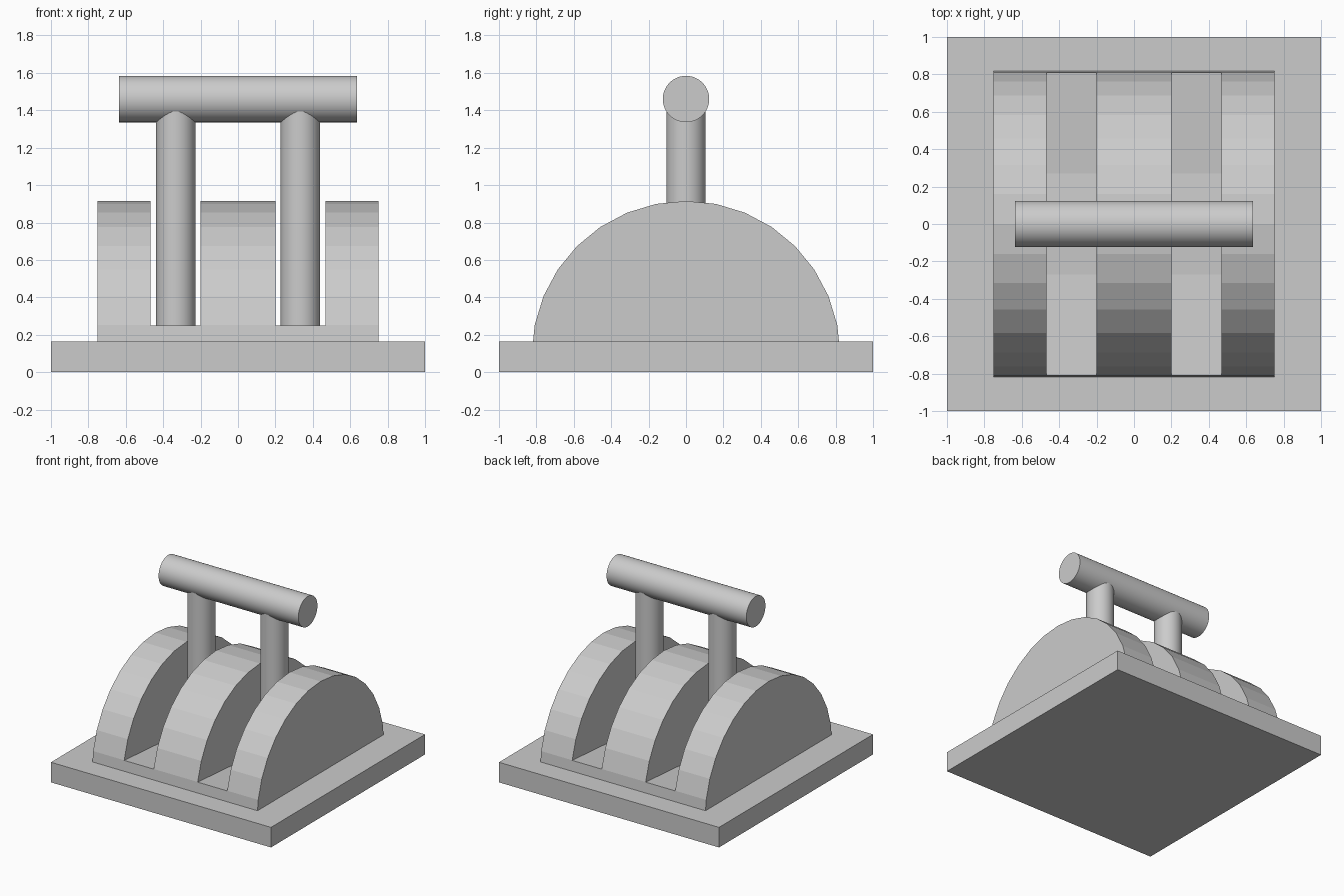
import bpy, bmesh
from math import sin, cos, pi, radians

if "Cube" in bpy.data.objects:
    bpy.data.objects.remove(bpy.data.objects["Cube"])


def prism(name, profile, x0, x1):
    """Extrude a closed (y, z) profile along x."""
    bm = bmesh.new()
    face = bm.faces.new([bm.verts.new((x0, y, z)) for y, z in profile])
    ext = bmesh.ops.extrude_face_region(bm, geom=[face])
    moved = [v for v in ext["geom"] if isinstance(v, bmesh.types.BMVert)]
    bmesh.ops.translate(bm, verts=moved, vec=(x1 - x0, 0, 0))
    bmesh.ops.recalc_face_normals(bm, faces=bm.faces)
    mesh = bpy.data.meshes.new(name)
    bm.to_mesh(mesh)
    bm.free()
    obj = bpy.data.objects.new(name, mesh)
    bpy.context.collection.objects.link(obj)
    return obj


def rod(name, radius, length, location, rotation=(0, 0, 0)):
    bpy.ops.mesh.primitive_cylinder_add(vertices=64, radius=radius, depth=length,
                                        location=location, rotation=rotation)
    obj = bpy.context.object
    obj.name = name
    bpy.ops.object.shade_smooth_by_angle(angle=radians(30))
    return obj


# Square base plate
BASE_TOP = 0.165
prism("base_plate", [(-1, 0), (1, 0), (1, BASE_TOP), (-1, BASE_TOP)], -1, 1)

# Faceted half-round housing: upper part of a 32-sided drum
R, CZ = 0.825, 0.09
arc = [(R * cos(i * pi / 16), CZ + R * sin(i * pi / 16)) for i in range(17)]
housing = prism("housing", arc, -0.75, 0.75)

# Two lever slots with a slightly dished floor
floor = [(-0.95, 0.26), (-0.27, 0.21), (0, 0.225), (0.27, 0.21), (0.95, 0.26)]
for side, label in ((-1, "left"), (1, "right")):
    a, b = sorted((side * 0.20, side * 0.468))
    cutter = prism(label + "_slot_cutter", floor + [(0.95, 1.2), (-0.95, 1.2)], a, b)
    cutter.hide_render = True
    cutter.display_type = 'WIRE'
    mod = housing.modifiers.new(label + "_slot", 'BOOLEAN')
    mod.operation = 'DIFFERENCE'
    mod.solver = 'EXACT'
    mod.object = cutter

    # Lever post, running from the slot floor into the handle
    rod(label + "_lever_post", 0.105, 1.25, (side * 0.333, 0, 0.825))

# Handle bar across both levers
rod("handle_bar", 0.124, 1.27, (0, 0, 1.46), (0, pi / 2, 0))
